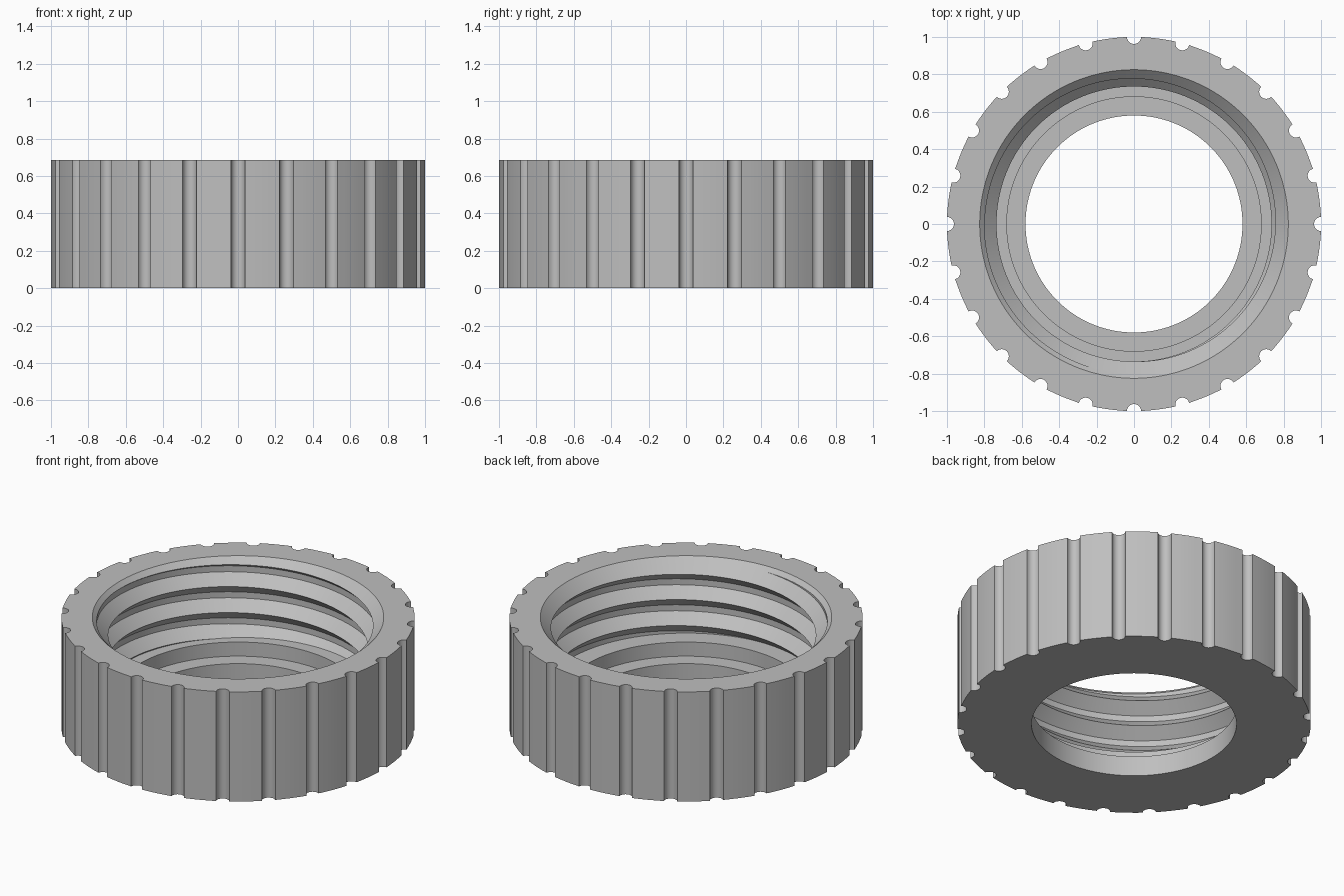
import bpy, bmesh, math

if "Cube" in bpy.data.objects:
    bpy.data.objects.remove(bpy.data.objects["Cube"])

H = 0.685                 # height
N = 24 * 12               # columns: 12 per grip groove
PITCH = 0.1625            # thread pitch
CREST, ROOT = 0.735, 0.80
LEDGE, SHELF = 0.213, 0.125
SLOPE = 0.0625 / (ROOT - CREST)
Z0 = H - (0.825 - CREST) * SLOPE


def chamfer_r(z):
    return 0.825 - (H - z) / SLOPE


def thread(t):
    """Thread outline at turn t (0..1), from the ledge up to the lead-in chamfer."""
    pts = []
    for m in range(4, -1, -1):
        z = Z0 + PITCH * (t - m)
        pts += [(CREST, z), (ROOT, z + 0.0625), (ROOT, z + 0.10)]
    f = [r - chamfer_r(z) for r, z in pts]
    # highest crossing with the chamfer cone
    k = max(i for i, v in enumerate(f) if v >= -1e-6)
    u = max(f[k], 0) / (max(f[k], 0) - f[k + 1])
    top = tuple(a + (b - a) * u for a, b in zip(pts[k], pts[k + 1]))
    # crossing with the flat ledge
    j = min(i for i, p in enumerate(pts) if p[1] > LEDGE)
    (r0, z0), (r1, z1) = pts[j - 1], pts[j]
    low = (r0 + (r1 - r0) * (LEDGE - z0) / (z1 - z0), LEDGE)
    return [low if i < j else top if i > k else p for i, p in enumerate(pts)]


def outer(i):
    """Outer rim point: half-round grip groove, then a plain arc."""
    g, j = divmod(i + 4, 12)
    j -= 4
    base = -math.pi / 2 + g * math.tau / 24
    if j <= 4:
        a = j * math.pi / 8
        x, y = 1 - 0.038 * math.cos(a), 0.038 * math.sin(a)
        return math.hypot(x, y), base + math.atan2(y, x)
    e = math.atan2(0.038, 1)
    return 1.0, base + e + (math.tau / 24 - 2 * e) * (j - 4) / 4


bm = bmesh.new()
cols = []
for i in range(N + 1):
    ang = -math.pi / 2 + math.tau * i / N
    ro, ao = outer(i)
    ring = [(ro, 0, ao), (ro, H, ao), (0.825, H, ang)]
    ring += [(r, z, ang) for r, z in reversed(thread(i / N))]
    ring += [(r, z, ang) for r, z in
             ((0.68, LEDGE), (0.68, SHELF), (0.58, SHELF), (0.58, 0))]
    cols.append([bm.verts.new((r * math.cos(a), r * math.sin(a), z))
                 for r, z, a in ring])

# skin neighbouring columns, then weld the seam and collapsed points
for a, b in zip(cols, cols[1:]):
    for k in range(len(a)):
        n = (k + 1) % len(a)
        bm.faces.new((a[k], b[k], b[n], a[n]))
bmesh.ops.remove_doubles(bm, verts=bm.verts, dist=2e-5)
bmesh.ops.recalc_face_normals(bm, faces=bm.faces)

me = bpy.data.meshes.new("threaded_ring_nut")
bm.to_mesh(me)
bm.free()
nut = bpy.data.objects.new("threaded_ring_nut", me)
bpy.context.collection.objects.link(nut)

mat = bpy.data.materials.new("light_grey")
mat.diffuse_color = (0.52, 0.52, 0.52, 1)
mat.use_nodes = True
mat.node_tree.nodes["Principled BSDF"].inputs["Base Color"].default_value = mat.diffuse_color
me.materials.append(mat)

bpy.context.view_layer.objects.active = nut
nut.select_set(True)
bpy.ops.object.shade_smooth_by_angle(angle=math.radians(28))
